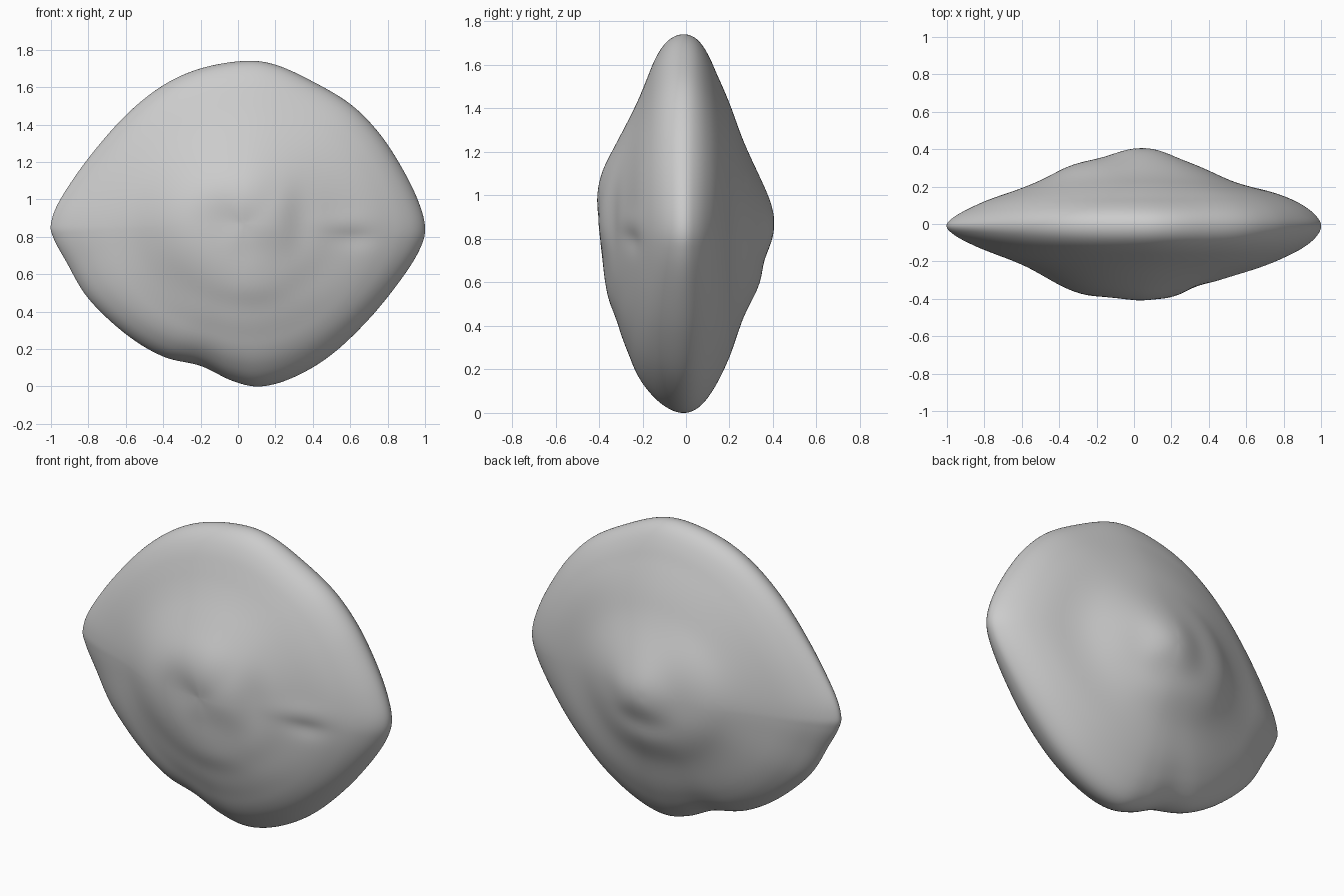
import bpy, bmesh, math

if "Cube" in bpy.data.objects:
    bpy.data.objects.remove(bpy.data.objects["Cube"])

CX, CZ, RIM_Y = 0.03, 0.87, -0.01
RINGS, SUB = 48, 7

# Outline of the stone seen from the front (x, z)
OUTLINE = [(.03, 1.74), (.2, 1.72), (.4, 1.63), (.6, 1.51), (.75, 1.36), (.87, 1.18),
           (.96, 1.0), (1.0, .85), (.97, .73), (.87, .57), (.7, .36), (.5, .17),
           (.3, .05), (.12, 0), (-.03, .03), (-.2, .11), (-.4, .16), (-.6, .28),
           (-.8, .47), (-.92, .67), (-.985, .79), (-1, .87), (-.95, 1.0), (-.8, 1.22),
           (-.6, 1.45), (-.4, 1.61), (-.2, 1.7)]

# Depth from centre to rim in four directions, for each face
STEPS = [0, .1, .2, .3, .4, .5, .6, .7, .8, .9, .975, 1]
BACK = dict(
    right=[.42, .408, .37, .33, .285, .24, .21, .187, .155, .108, .05, 0],
    left=[.42, .40, .365, .345, .315, .26, .215, .177, .14, .09, .04, 0],
    up=[.42, .405, .37, .33, .29, .255, .225, .19, .15, .11, .06, 0],
    down=[.42, .405, .375, .355, .315, .275, .245, .215, .175, .125, .065, 0])
FRONT = dict(
    right=[.39, .395, .37, .33, .30, .265, .235, .205, .165, .115, .055, 0],
    left=[.39, .38, .38, .37, .335, .28, .222, .178, .138, .09, .04, 0],
    up=[.39, .40, .395, .37, .325, .28, .235, .195, .16, .12, .065, 0],
    down=[.39, .393, .38, .365, .345, .312, .288, .253, .217, .155, .075, 0])

# Small dents and swellings: x, z, radius x, radius z, height
FRONT_BUMPS = [(.62, .79, .10, .05, -.014), (.60, .88, .14, .06, .008),
               (.24, .92, .05, .14, .010), (.33, .90, .05, .14, -.010),
               (.05, .75, .14, .09, -.010), (.1, .5, .2, .06, .006)]
BACK_BUMPS = [(.05, .70, .16, .05, -.010), (.25, .82, .06, .12, -.006),
              (.05, .56, .2, .06, .005)]


def catmull(a, b, c, d, t):
    return .5 * (2*b + (c-a)*t + (2*a-5*b+4*c-d)*t*t + (3*b-a-3*c+d)*t**3)


def profile(values, s):
    # Interpolating in arcsine space gives a rounded rim
    i = max(k for k in range(11) if STEPS[k] <= s + 1e-9)
    u0, u1, u = (math.asin(min(1, v)) for v in (STEPS[i], STEPS[i+1], s))
    before = values[1] if i == 0 else values[i-1]
    after = -values[10] if i == 10 else values[i+2]
    return catmull(before, values[i], values[i+1], after, (u - u0) / (u1 - u0))


def depth(face, bumps, x, z, dx, dz, s):
    w = dx*dx / (dx*dx + dz*dz)
    y = (w * profile(face['right' if dx > 0 else 'left'], s)
         + (1-w) * profile(face['up' if dz > 0 else 'down'], s))
    for bx, bz, rx, rz, h in bumps:
        y += h * math.exp(-((x-bx)/rx)**2 - ((z-bz)/rz)**2) * (1 - s**4)
    return y


# Smooth closed rim
n = len(OUTLINE)
rim = []
for i in range(n):
    p = [OUTLINE[(i+k) % n] for k in (-1, 0, 1, 2)]
    for j in range(SUB):
        rim.append(tuple(catmull(*(q[a] for q in p), j / SUB) for a in (0, 1)))

# Rings run from the front centre, over the rim, to the back centre;
# they are near elliptical inside and take on the outline's corners at the rim
bm = bmesh.new()
front_pole = bm.verts.new((CX, RIM_Y - FRONT['up'][0], CZ))
back_pole = bm.verts.new((CX, RIM_Y + BACK['up'][0], CZ))
rings = []
for k in range(1, 2 * RINGS):
    s = math.sin(math.pi / 2 * k / RINGS)
    face, bumps, sign = (FRONT, FRONT_BUMPS, -1) if k <= RINGS else (BACK, BACK_BUMPS, 1)
    ring = []
    for rx, rz in rim:
        dx, dz = rx - CX, rz - CZ
        ellipse = .98 / math.hypot(dx / 1.0, dz / .87)
        r = s * (ellipse + (1 - ellipse) * s**3)
        x, z = CX + dx*r, CZ + dz*r
        ring.append(bm.verts.new((x, RIM_Y + sign * depth(face, bumps, x, z, dx, dz, s), z)))
    rings.append(ring)
m = len(rim)
for i in range(m):
    j = (i + 1) % m
    bm.faces.new((front_pole, rings[0][i], rings[0][j]))
    bm.faces.new((back_pole, rings[-1][j], rings[-1][i]))
    for a, b in zip(rings, rings[1:]):
        bm.faces.new((a[i], b[i], b[j], a[j]))

# Soften the blend between directions
for _ in range(8):
    bmesh.ops.smooth_vert(bm, verts=[v for r in rings[:40] + rings[-40:] for v in r]
                          + [front_pole, back_pole], factor=.5, use_axis_y=True)
bmesh.ops.recalc_face_normals(bm, faces=bm.faces)
mesh = bpy.data.meshes.new("stone")
bm.to_mesh(mesh)
bm.free()
mesh.shade_smooth()
stone = bpy.data.objects.new("stone", mesh)
bpy.context.collection.objects.link(stone)
